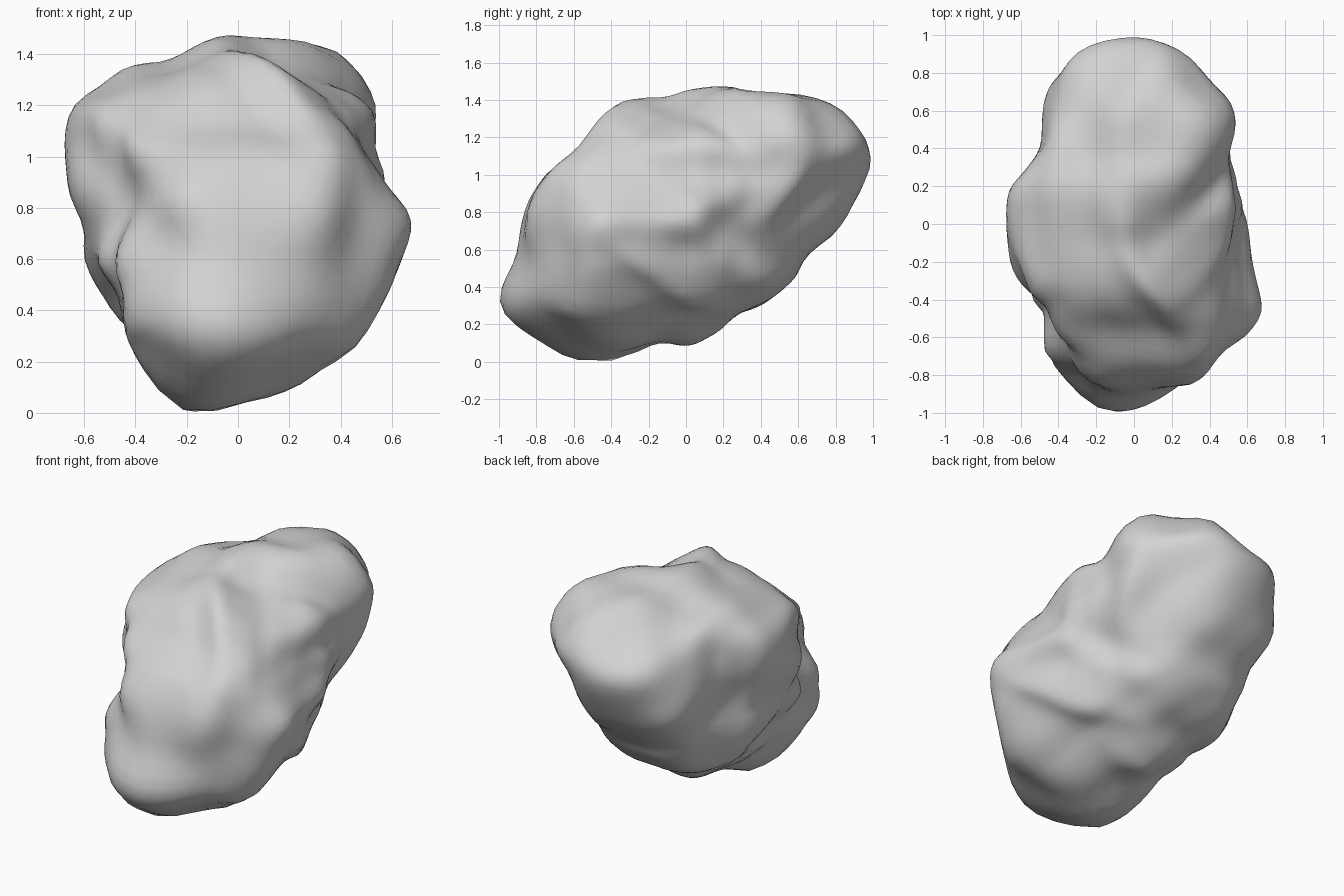
import bpy
import bmesh
import math
from mathutils import Vector, noise

cube = bpy.data.objects.get("Cube")
if cube:
    bpy.data.objects.remove(cube, do_unlink=True)

BINS = 72
MIDDLE = 0.737
CENTRE = Vector((0, 0, MIDDLE))

# Outlines of the rock, seen along six directions
front_outline = [
    (-.06, 1.475), (.08, 1.46), (.3, 1.44), (.42, 1.39), (.51, 1.28), (.55, 1.18),
    (.54, 1.05), (.57, .9), (.65, .81), (.68, .73), (.64, .6), (.55, .4),
    (.47, .27), (.3, .16), (.15, .07), (0, .04), (-.13, 0), (-.22, .02),
    (-.36, .15), (-.47, .38), (-.6, .6), (-.6, .72), (-.66, .86), (-.68, 1.02),
    (-.65, 1.2), (-.55, 1.26), (-.45, 1.35), (-.28, 1.37), (-.15, 1.44)]
side_outline = [
    (-1, .38), (-.96, .24), (-.85, .14), (-.7, .06), (-.5, 0), (-.3, .04),
    (-.13, .1), (0, .08), (.1, .11), (.27, .25), (.54, .4), (.65, .56),
    (.83, .74), (.95, .92), (1, 1.1), (.9, 1.28), (.8, 1.37), (.57, 1.46),
    (.4, 1.44), (.17, 1.475), (-.12, 1.41), (-.34, 1.4), (-.44, 1.32),
    (-.57, 1.15), (-.8, .95), (-.86, .82), (-.9, .65), (-.91, .55), (-.98, .45)]
top_outline = [
    (.05, 1), (.17, .97), (.32, .88), (.42, .74), (.53, .62), (.55, .48),
    (.51, .35), (.55, .18), (.6, 0), (.62, -.2), (.68, -.45), (.6, -.58),
    (.46, -.69), (.34, -.84), (.2, -.88), (.13, -.95), (-.1, -1), (-.25, -.95),
    (-.35, -.83), (-.47, -.72), (-.48, -.5), (-.55, -.38), (-.66, -.22),
    (-.68, -.05), (-.67, .18), (-.55, .32), (-.5, .42), (-.5, .62),
    (-.42, .78), (-.3, .93), (-.17, .98)]
front_corner_outline = [
    (.36, .85), (.6, .82), (.78, .59), (.79, .39), (.73, .22), (.52, -.06),
    (.44, -.28), (.36, -.45), (.26, -.52), (.14, -.65), (-.02, -.77),
    (-.22, -.81), (-.43, -.84), (-.61, -.79), (-.72, -.66), (-.78, -.52),
    (-.77, -.37), (-.81, -.24), (-.68, -.11), (-.65, .01), (-.69, .13),
    (-.68, .32), (-.64, .44), (-.52, .58), (-.27, .73), (.04, .78), (.19, .83)]
back_corner_outline = [
    (.13, .74), (.21, .66), (.44, .54), (.67, .39), (.69, .19), (.8, .04),
    (.78, -.19), (.67, -.37), (.46, -.55), (.26, -.56), (.05, -.61),
    (-.21, -.55), (-.32, -.51), (-.49, -.36), (-.68, -.06), (-.78, .1),
    (-.79, .25), (-.74, .42), (-.62, .52), (-.36, .58), (-.15, .61), (-.02, .7)]
underside_outline = [
    (.04, .91), (.26, .88), (.37, .91), (.52, .85), (.62, .75), (.82, .6),
    (.82, .42), (.78, .1), (.68, .04), (.59, -.19), (.51, -.38), (.33, -.49),
    (.15, -.64), (-.13, -.9), (-.29, -.91), (-.49, -.87), (-.68, -.74),
    (-.73, -.56), (-.81, -.24), (-.86, -.05), (-.83, .08), (-.73, .19),
    (-.52, .36), (-.32, .6), (-.19, .65), (-.08, .81)]

# Lumps (positive) and hollows (negative): position, radius, height
features = [
    ((-.1, -.9, .4), .3, .03),       # rounded nose
    ((.25, -.8, .5), .12, -.05),     # groove beside the nose
    ((.36, -.62, .66), .13, -.05),
    ((.36, -.7, .4), .12, .03),
    ((.58, -.48, .75), .18, .04),    # side knob
    ((-.42, -.74, .58), .14, .04),   # small front knob
    ((-.38, -.55, .76), .12, -.05),  # crease behind it
    ((.35, .58, 1.3), .18, .03),     # upper back lumps
    ((.3, .32, 1.3), .13, -.03),
    ((.52, .25, .78), .13, -.05),    # side groove
    ((.54, .02, .62), .12, -.04),
    ((.5, .02, .42), .14, .03),
    ((.4, .68, .7), .14, -.04),      # underside hollow
    ((-.38, .75, .92), .12, -.03),   # back hollows
    ((-.55, .3, .8), .12, -.03),
]


def sample(table, angle):
    """Read a table of values spaced evenly round a circle."""
    f = (angle / math.tau % 1.0) * BINS
    i = int(f)
    t = f - i
    return table[i % BINS] * (1 - t) + table[(i + 1) % BINS] * t


def blur(table, times):
    """Even out a table round its circle."""
    for _ in range(times):
        table = [(table[k - 1] + 2 * table[k] + table[(k + 1) % BINS]) / 4
                 for k in range(BINS)]
    return table


def make_plane(azimuth, elevation, lift, points):
    """Plane facing a direction, with the outline as evenly spaced radii."""
    az, el = math.radians(azimuth), math.radians(elevation)
    facing = Vector((math.sin(az) * math.cos(el),
                     -math.cos(az) * math.cos(el), math.sin(el)))
    across = Vector((math.cos(az), math.sin(az), 0))
    polar = sorted((math.atan2(v - lift, u) % math.tau, math.hypot(u, v - lift))
                   for u, v in points)
    first, last = polar[0], polar[-1]
    polar = ([(last[0] - math.tau, last[1])] + polar
             + [(first[0] + math.tau, first[1])])
    table = []
    for k in range(BINS):
        a = k * math.tau / BINS
        for (a0, r0), (a1, r1) in zip(polar, polar[1:]):
            if a0 <= a <= a1:
                table.append(r0 + (r1 - r0) * (a - a0) / max(a1 - a0, 1e-6))
                break
    return across, facing.cross(across), table


planes = [make_plane(35, 30, 0, front_corner_outline),
          make_plane(215, 30, 0, back_corner_outline),
          make_plane(140, -30, 0, underside_outline),
          make_plane(0, 90, 0, top_outline),
          make_plane(90, 0, MIDDLE, side_outline),
          make_plane(0, 0, MIDDLE, front_outline)]


def shape_rim(verts, across, up, target, sharpness, softness):
    """Move the rim of the body in one plane onto its outline."""
    flat = []
    rim = [1e-6] * BINS
    for v in verts:
        x, y = v.co.dot(across), v.co.dot(up)
        angle, radius = math.atan2(y, x), math.hypot(x, y)
        flat.append((v, x, y, angle, radius))
        k = round((angle / math.tau % 1.0) * BINS) % BINS
        rim[k] = max(rim[k], radius)
    ratio = blur([t / r for t, r in zip(target, rim)], softness)
    for v, x, y, angle, radius in flat:
        weight = min(1.0, radius / sample(rim, angle)) ** sharpness
        v.co += (across * x + up * y) * (sample(ratio, angle) - 1) * weight


def shape_body(bm, rounds, smoothing, sharpness, softness):
    """Alternate smoothing with shaping against every outline."""
    for _ in range(rounds):
        for _ in range(smoothing):
            bmesh.ops.smooth_vert(bm, verts=bm.verts, factor=0.5, use_axis_x=True,
                                  use_axis_y=True, use_axis_z=True)
        for plane in planes:
            shape_rim(bm.verts, *plane, sharpness, softness)


# Rounded body shared by the six outlines
bm = bmesh.new()
bmesh.ops.create_icosphere(bm, subdivisions=5, radius=1)
soft = [(across, up, blur(table, 4)) for across, up, table in planes]
for v in bm.verts:
    d = v.co.normalized()
    total = 0
    for across, up, table in soft:
        x, y = d.dot(across), d.dot(up)
        total += (math.hypot(x, y) / sample(table, math.atan2(y, x))) ** 5
    v.co = d * 1.23 * total ** (-1 / 5)
shape_body(bm, 3, 6, 3, 5)
shape_body(bm, 2, 6, 6, 1)

# Lumps, hollows and fine roughness
for v in bm.verts:
    d = v.co.normalized()
    push = noise.noise(v.co * 3) * 0.015 + noise.noise(v.co * 6.5) * 0.018
    for place, size, height in features:
        gap = (d - (Vector(place) - CENTRE).normalized()).length * v.co.length / size
        push += height * math.exp(-gap * gap)
    v.co += d * push
shape_body(bm, 5, 1, 7, 1)
bmesh.ops.translate(bm, verts=bm.verts, vec=CENTRE)

mesh = bpy.data.meshes.new("rock")
bm.to_mesh(mesh)
bm.free()
rock = bpy.data.objects.new("rock", mesh)
bpy.context.collection.objects.link(rock)
for face in mesh.polygons:
    face.use_smooth = True

# Plain grey stone
stone = bpy.data.materials.new("grey_stone")
stone.use_nodes = True
colour = (0.65, 0.65, 0.65, 1)
stone.diffuse_color = colour
stone.node_tree.nodes["Principled BSDF"].inputs["Base Color"].default_value = colour
mesh.materials.append(stone)
